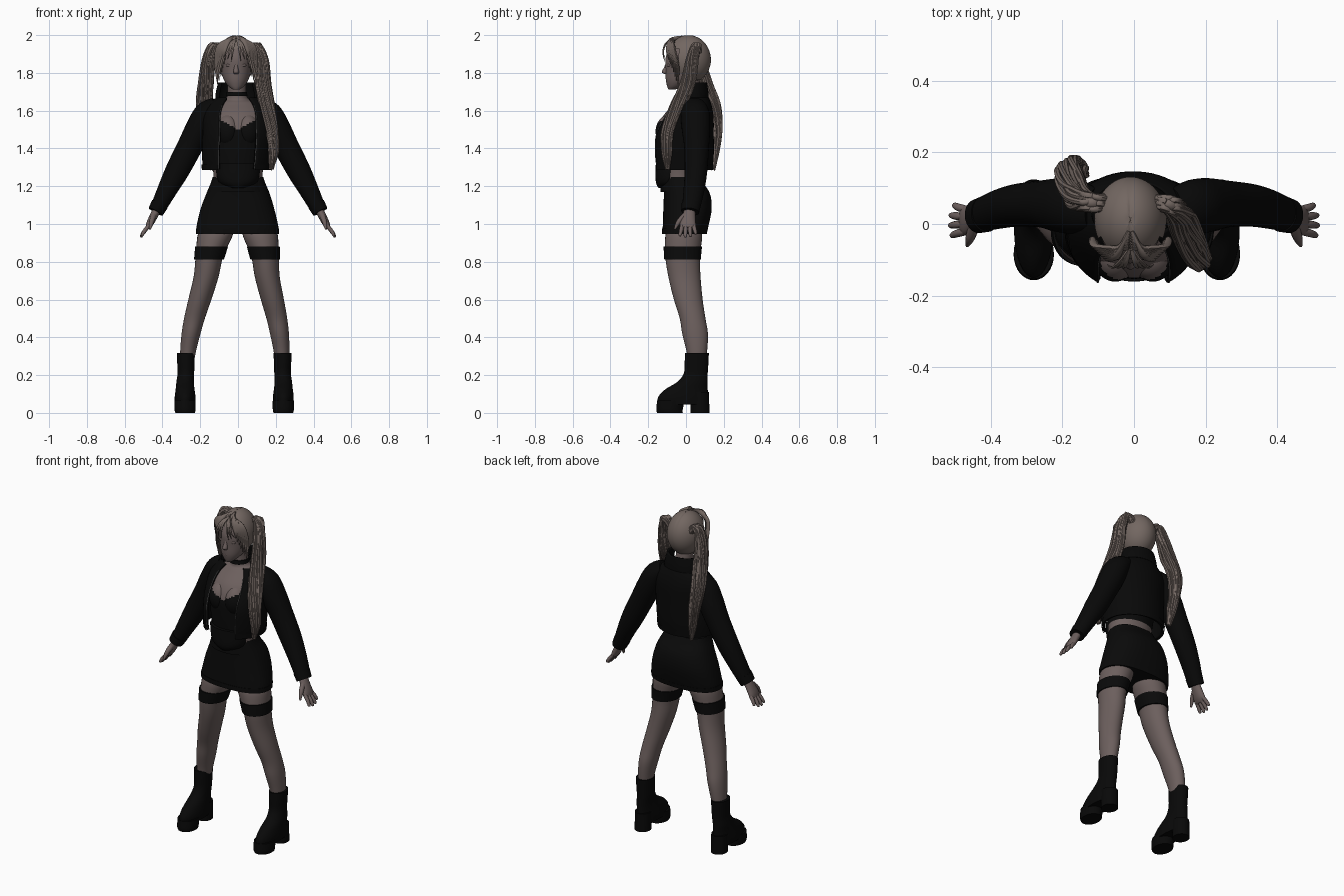
import bpy, bmesh, math, random
from mathutils import Vector

random.seed(4)
if "Cube" in bpy.data.objects:
    bpy.data.objects.remove(bpy.data.objects["Cube"])


def material(name, rgb):
    m = bpy.data.materials.new(name)
    m.use_nodes = True
    m.diffuse_color = (*rgb, 1)
    bsdf = m.node_tree.nodes["Principled BSDF"]
    bsdf.inputs["Base Color"].default_value = (*rgb, 1)
    bsdf.inputs["Roughness"].default_value = 0.8
    return m


SKIN = material("skin", (0.15, 0.115, 0.11))
HAIR = material("hair", (0.17, 0.135, 0.12))
LIPS = material("lips", (0.135, 0.098, 0.095))
CLOTH = material("black_cloth", (0.003, 0.003, 0.003))
LEATHER = material("black_leather", (0.0025, 0.0025, 0.0025))
METAL = material("grey_zip", (0.12, 0.12, 0.12))


def finish(name, bm, *mats):
    me = bpy.data.meshes.new(name)
    bm.to_mesh(me)
    bm.free()
    ob = bpy.data.objects.new(name, me)
    bpy.context.collection.objects.link(ob)
    for m in mats:
        me.materials.append(m)
    bpy.ops.object.select_all(action="DESELECT")
    ob.select_set(True)
    bpy.context.view_layer.objects.active = ob
    bpy.ops.object.shade_smooth_by_angle(angle=math.radians(50))
    return ob


def smooth_path(pts, steps):
    """Catmull-Rom through tuples of any length."""
    out = []
    for i in range(len(pts) - 1):
        p0, p1 = pts[max(i - 1, 0)], pts[i]
        p2, p3 = pts[i + 1], pts[min(i + 2, len(pts) - 1)]
        for k in range(steps):
            t = k / steps
            out.append([b + 0.5 * t * (c - a + t * (2*a - 5*b + 4*c - d + t * (3*(b - c) + d - a)))
                        for a, b, c, d in zip(p0, p1, p2, p3)])
    return out + [list(pts[-1])]


def add_sweep(bm, pts, n=16, steps=4, flat=False, gap=0, power=1):
    """Ellipse (x, y, z, a, b) swept along a path; gap opens the front, power < 1 squares it."""
    rows = smooth_path(pts, steps)
    rings = []
    for i, r in enumerate(rows):
        t = Vector((0, 0, 1))
        if not flat:
            t = (Vector(rows[min(i + 1, len(rows) - 1)][:3]) - Vector(rows[max(i - 1, 0)][:3])).normalized()
        u = Vector((0, 1, 0)).cross(t)
        u = u.normalized() if u.length > 0.1 else Vector((1, 0, 0))
        v = t.cross(u)
        ring = []
        for j in range(n):
            ang = math.radians(-90 + gap + (360 - 2 * gap) * j / (n - 1 if gap else n))
            c, s = (math.copysign(abs(w) ** power, w) for w in (math.cos(ang), math.sin(ang)))
            ring.append(bm.verts.new(Vector(r[:3]) + u * max(r[3], 0.0005) * c + v * max(r[4], 0.0005) * s))
        rings.append(ring)
    faces = []
    for lo, hi in zip(rings, rings[1:]):
        for j in range(n - 1 if gap else n):
            k = (j + 1) % n
            faces.append(bm.faces.new((lo[j], lo[k], hi[k], hi[j])))
    if not gap:
        faces += [bm.faces.new(rings[0]), bm.faces.new(rings[-1])]
        bmesh.ops.recalc_face_normals(bm, faces=faces)


def sweep(name, pts, mat, **kw):
    bm = bmesh.new()
    add_sweep(bm, pts, **kw)
    return finish(name, bm, mat)


def add_ball(bm, c, r, n=24):
    vs = bmesh.ops.create_uvsphere(bm, u_segments=n, v_segments=n // 2, radius=1)["verts"]
    for v in vs:
        v.co = Vector([c[i] + v.co[i] * r[i] for i in range(3)])


def mirrored(pts, s, shear=0.0):
    return [(s * x - shear * (1 - z), y, z, a, b) for x, y, z, a, b in pts]


# Torso and bust: skin above the neckline and in a band at the waist, black bodice elsewhere
bm = bmesh.new()
add_sweep(bm, [(0, -.03, 1.17, .145, .105), (0, -.035, 1.25, .13, .1), (0, -.03, 1.4, .145, .12),
               (0, -.015, 1.5, .155, .135), (0, .005, 1.58, .15, .12), (0, .03, 1.64, .11, .08),
               (-.005, .03, 1.67, .055, .055), (-.008, .02, 1.76, .05, .05)],
          n=72, steps=10, flat=True)
for s in (-1, 1):
    add_ball(bm, (s * .052, -.085, 1.49), (.066, .076, .09), 56)
for f in bm.faces:
    c = f.calc_center_median()
    waist_gap = 1.243 < c.z < 1.285 and c.y > -.085
    f.material_index = int(c.z < 1.5 + .55 * abs(c.x) and c.z < 1.6 and not waist_gap)
finish("torso", bm, SKIN, CLOTH)
sweep("choker", [(-.007, .022, 1.677, .057, .057), (-.007, .022, 1.7, .054, .054)],
      CLOTH, n=32, steps=1, flat=True)
sweep("bodice_point", [(0, -.07, 1.19, .05, .075), (0, -.085, 1.225, .105, .075), (0, -.085, 1.32, .12, .075)],
      CLOTH, n=32, flat=True)

# Open cropped jacket with raised collar
jacket_rows = [(-.008, -.018, 1.29, .178, .158), (-.005, -.02, 1.36, .185, .167), (0, -.018, 1.47, .187, .165),
               (0, .008, 1.57, .185, .138), (0, .025, 1.63, .16, .11), (0, .035, 1.67, .115, .085)]
collar_rows = [(-.005, .035, 1.65, .115, .085), (-.005, .03, 1.7, .112, .088), (-.005, .025, 1.75, .1, .085)]
for name, rows, gap in (("jacket", jacket_rows, 32), ("collar", collar_rows, 62)):
    ob = sweep(name, rows, LEATHER, n=48, steps=5, flat=True, gap=gap)
    mod = ob.modifiers.new("thickness", "SOLIDIFY")
    mod.thickness = .012
sweep("jacket_waistband", [(-.008, -.018, 1.285, .183, .162), (-.008, -.018, 1.315, .186, .165)],
      LEATHER, n=48, steps=1, flat=True, gap=32)
for s, side in ((1, "left"), (-1, "right")):
    edge = math.radians(-90 + s * 32)
    sweep(side + "_jacket_zip", [(x + a * math.cos(edge), y + b * math.sin(edge), z, .002, .002)
                                 for x, y, z, a, b in jacket_rows[:5]], METAL, n=6)

# Skirt with rolled hem
sweep("skirt", [(-.003, -.008, .955, .217, .116), (-.003, -.002, .99, .216, .121), (-.003, .008, 1.08, .195, .128),
                (0, .005, 1.16, .168, .122), (0, -.015, 1.22, .143, .104), (0, -.022, 1.25, .134, .094)],
      CLOTH, n=56, flat=True, power=.82)
sweep("skirt_hem", [(-.003, -.008, .948, .22, .118), (-.003, -.005, .975, .22, .121)],
      CLOTH, n=56, steps=1, flat=True, power=.82)

for s, side in ((1, "left"), (-1, "right")):
    # Legs, thigh bands and boots
    leg = [(.112, -.008, .97, .09, .09), (.122, -.012, .93, .092, .098), (.147, -.018, .83, .073, .092),
           (.162, -.008, .72, .066, .085), (.192, .012, .6, .061, .076), (.218, .035, .5, .055, .068),
           (.234, .048, .42, .05, .068), (.247, .057, .33, .042, .055), (.252, .058, .26, .036, .045)]
    sweep(side + "_leg", mirrored(leg, s, .025), SKIN, n=32, flat=True)
    band = [(.149, -.018, .812, .079, .097), (.143, -.018, .845, .083, .099), (.137, -.017, .88, .087, .102)]
    sweep(side + "_thigh_band", mirrored(band, s, .025), CLOTH, n=40, flat=True)
    fx = s * .26 - .02
    sx = fx - s * .004
    sweep(side + "_boot", [(fx, -.015, .045, .054, .135), (fx, -.015, .085, .055, .132), (fx, .003, .125, .05, .112),
                           (fx, .035, .165, .046, .08), (sx, .052, .21, .044, .063),
                           (sx, .056, .27, .046, .063), (sx, .058, .318, .048, .063)],
          LEATHER, n=32, flat=True)
    sweep(side + "_boot_toe_platform", [(fx, -.085, 0, .052, .068), (fx, -.087, .02, .056, .07),
                                        (fx, -.08, .065, .056, .073)], LEATHER, n=32, flat=True)
    sweep(side + "_boot_heel", [(fx, .075, 0, .046, .05), (fx, .073, .05, .047, .05), (fx, .07, .11, .046, .053)],
          LEATHER, n=24, steps=2, flat=True)
    # Sleeves and cuffs
    sleeve = [(.11, .04, 1.63, .045, .06), (.165, .048, 1.585, .066, .076), (.21, .053, 1.5, .07, .075),
              (.255, .056, 1.41, .067, .066), (.32, .053, 1.285, .063, .06), (.375, .042, 1.18, .052, .055),
              (.428, .025, 1.075, .04, .047)]
    sweep(side + "_sleeve", mirrored(sleeve, s), LEATHER, n=28)
    cuff = [(.414, .028, 1.105, .046, .051), (.436, .022, 1.065, .042, .048)]
    sweep(side + "_cuff", mirrored(cuff, s), LEATHER, n=28, steps=1)
    # Hand with spread fingers and thumb
    bm = bmesh.new()
    palm = [(.425, .022, 1.085, .022, .027), (.45, .014, 1.035, .021, .036),
            (.468, .01, 1.0, .018, .042), (.48, .01, .978, .011, .04)]
    add_sweep(bm, mirrored(palm, s))
    for i in range(4):
        off = -.03 + .02 * i
        reach = (.9, 1, .96, .75)[i]
        finger = [(.468, .01 + off, .995, .011, .011),
                  (.468 + .028 * reach, .01 + off * 1.2, .995 - .033 * reach, .011, .011),
                  (.468 + .044 * reach, .01 + off * 1.4, .995 - .06 * reach, .008, .008),
                  (.468 + .047 * reach, .01 + off * 1.45, .995 - .066 * reach, .003, .003)]
        add_sweep(bm, mirrored(finger, s), n=10)
    thumb = [(.447, -.008, 1.045, .015, .015), (.458, -.04, 1.01, .013, .013), (.466, -.06, .972, .005, .005)]
    add_sweep(bm, mirrored(thumb, s), n=10)
    finish(side + "_hand", bm, SKIN)

# Head with nose, eyelids and ears
HX = -.01
bm = bmesh.new()
add_sweep(bm, [(HX, -.075, 1.712, .018, .018), (HX, -.055, 1.73, .042, .045), (HX, -.03, 1.765, .066, .077),
               (HX, -.008, 1.82, .081, .1), (HX, .0, 1.88, .086, .108), (HX, .01, 1.94, .072, .092),
               (HX, .01, 1.975, .045, .06)], n=40, flat=True)
add_sweep(bm, [(HX, -.096, 1.86, .008, .008), (HX, -.102, 1.83, .011, .014), (HX, -.11, 1.804, .015, .018),
               (HX, -.104, 1.793, .01, .008)], n=12, flat=True)
for s in (-1, 1):
    add_ball(bm, (HX + s * .035, -.089, 1.84), (.019, .011, .009), 16)
    add_ball(bm, (HX + s * .082, .0, 1.83), (.01, .02, .03), 16)
finish("head", bm, SKIN)
bm = bmesh.new()
for z in (1.761, 1.768):
    add_ball(bm, (HX, -.098, z), (.021, .009, .005), 16)
finish("lips", bm, LIPS)

# Hair cap with the face cleared and a centre parting groove
bm = bmesh.new()
add_ball(bm, (HX, .012, 1.871), (.101, .12, .129), 56)
bmesh.ops.delete(bm, context="FACES", geom=[
    f for f in bm.faces
    if f.calc_center_median().z < 1.76 or (f.calc_center_median().y < -.035 and f.calc_center_median().z < 1.93)])
for v in bm.verts:
    if abs(v.co.x - HX) < .004 and v.co.z > 1.85:
        v.co.z -= .004
finish("hair_cap", bm, HAIR)

# Fringe: locks swept aside from the parting, with short wisps over the brow
bm = bmesh.new()
for s in (-1, 1):
    for i in range(7):
        w = .06 + .007 * i
        low = 1.87 - .022 * i
        add_sweep(bm, [(HX + s * .004, -.02 - .008 * i, 1.99 - .002 * i, .008, .006),
                       (HX + s * w * .6, -.085 + .003 * i, 1.972 - .002 * i, .014, .008),
                       (HX + s * w * .95, -.098 + .006 * i, 1.925, .013, .008),
                       (HX + s * w * 1.04, -.095 + .009 * i, (1.925 + low) / 2, .009, .006),
                       (HX + s * w * .95, -.09 + .008 * i, low, .002, .002)], n=8)
    for i in range(3):
        w = .02 + .015 * i
        add_sweep(bm, [(HX + s * .004, -.07, 1.978, .006, .005), (HX + s * w * .6, -.107, 1.955, .007, .005),
                       (HX + s * w, -.121, 1.91, .005, .004),
                       (HX + s * w * 1.3, -.113, 1.86 + .012 * i, .001, .001)], n=6)
finish("fringe", bm, HAIR)

# Two long tails: one falls in front of the shoulder, the other down the back
tails = {
    "left_tail": [(.06, .06, 1.915), (.1, .055, 1.945), (.125, .035, 1.87), (.132, .01, 1.74),
                  (.155, -.05, 1.6), (.178, -.095, 1.48), (.187, -.1, 1.38), (.175, -.095, 1.29)],
    "right_tail": [(-.08, .06, 1.915), (-.122, .06, 1.945), (-.152, .07, 1.87), (-.168, .1, 1.74),
                   (-.178, .14, 1.62), (-.165, .155, 1.5), (-.15, .15, 1.4), (-.135, .14, 1.29)]}
spread = (.016, .02, .029, .036, .036, .029, .022, .012)
for name, path in tails.items():
    bm = bmesh.new()
    add_sweep(bm, [(*p, w * .85, w * .85) for p, w in zip(path, spread)], n=16, steps=6)
    for i in range(26):
        ang = i * 2.4 + random.uniform(-.3, .3)
        r = random.uniform(.65, 1.05)
        end = random.choice((6, 7, 8, 8))
        lock = []
        for k, (p, w) in enumerate(zip(path[:end], spread)):
            a = ang + k * .25 + random.uniform(-.25, .25)
            thick = .009 * (1 if k < end - 1 else .15)
            lock.append((p[0] + math.cos(a) * w * r, p[1] + math.sin(a) * w * r,
                         p[2] + random.uniform(-.01, .01), thick, thick))
        add_sweep(bm, lock, n=7, steps=5)
    finish(name, bm, HAIR)
